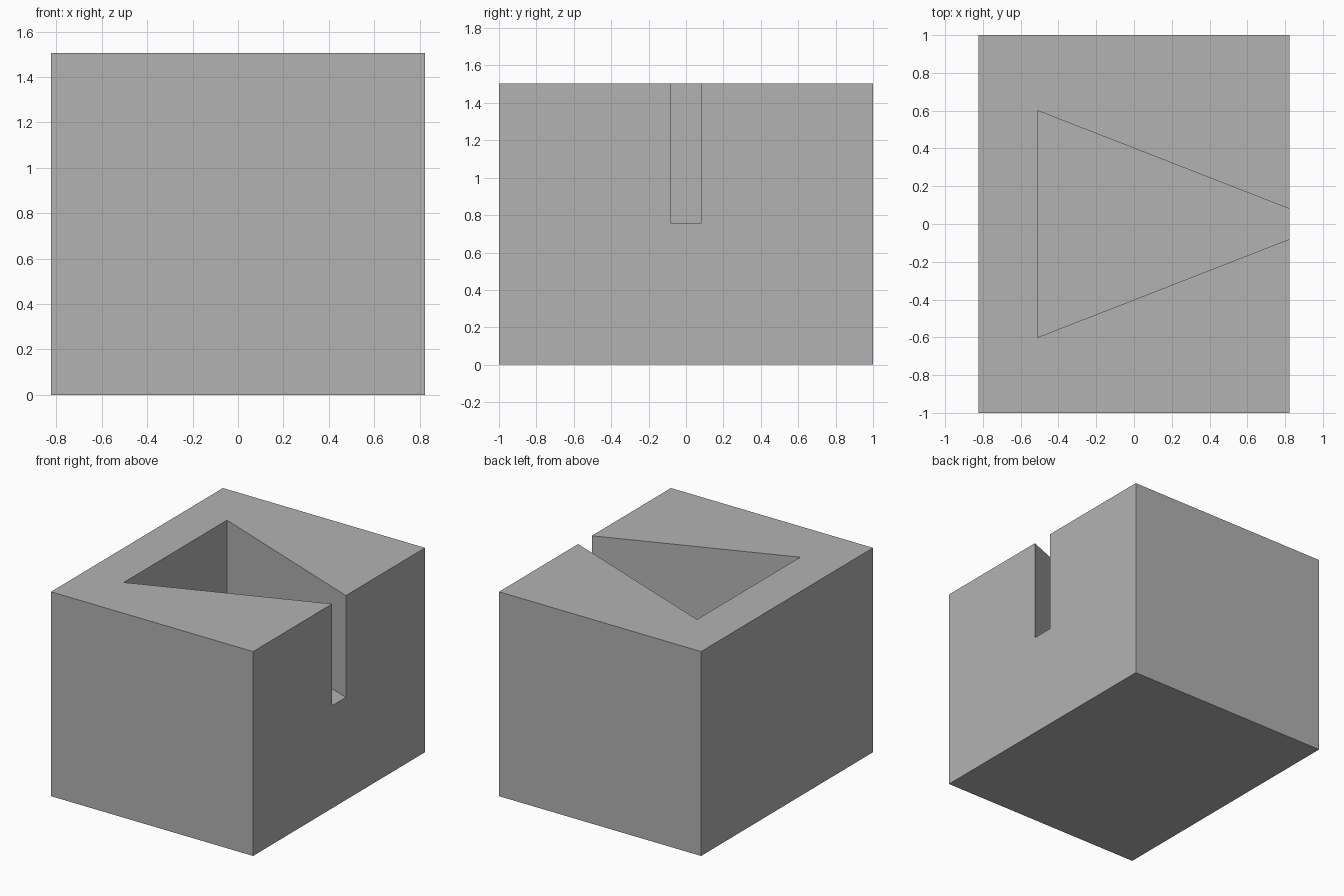
import bpy
import bmesh

cube = bpy.data.objects.get("Cube")
if cube:
    bpy.data.objects.remove(cube, do_unlink=True)

HALF_X, HALF_Y, HEIGHT = 0.823, 1.0, 1.505
FLOOR = 0.755                      # pocket floor height
BACK_X, BACK_Y, MOUTH_Y = -0.51, 0.60, 0.08

grey = bpy.data.materials.new("plain grey")
grey.use_nodes = True
colour = (0.448, 0.448, 0.448, 1)
grey.diffuse_color = colour
grey.node_tree.nodes["Principled BSDF"].inputs["Base Color"].default_value = colour


def prism(name, outline, z0, z1):
    """Extrude a flat outline upward into a closed solid."""
    bm = bmesh.new()
    base = bm.faces.new([bm.verts.new((x, y, z0)) for x, y in outline])
    grown = bmesh.ops.extrude_face_region(bm, geom=[base], use_keep_orig=True)
    top = [v for v in grown["geom"] if isinstance(v, bmesh.types.BMVert)]
    bmesh.ops.translate(bm, verts=top, vec=(0, 0, z1 - z0))
    bmesh.ops.recalc_face_normals(bm, faces=bm.faces[:])
    mesh = bpy.data.meshes.new(name)
    bm.to_mesh(mesh)
    bm.free()
    mesh.materials.append(grey)
    obj = bpy.data.objects.new(name, mesh)
    bpy.context.collection.objects.link(obj)
    return obj


# Solid block
block = prism("block", [(-HALF_X, -HALF_Y), (HALF_X, -HALF_Y),
                        (HALF_X, HALF_Y), (-HALF_X, HALF_Y)], 0, HEIGHT)

# Tapered pocket, continued past the side wall so that its mouth is open
over = 0.1
end_y = MOUTH_Y - over * (BACK_Y - MOUTH_Y) / (HALF_X - BACK_X)
cutter = prism("pocket_cutter", [(BACK_X, -BACK_Y), (HALF_X + over, -end_y),
                                 (HALF_X + over, end_y), (BACK_X, BACK_Y)],
               FLOOR, HEIGHT + over)
cutter.hide_render = True

cut = block.modifiers.new("pocket", 'BOOLEAN')
cut.operation = 'DIFFERENCE'
cut.solver = 'EXACT'
cut.object = cutter

# Apply the cut and discard the cutter
bpy.context.view_layer.objects.active = block
block.select_set(True)
bpy.ops.object.modifier_apply(modifier=cut.name)
bpy.data.objects.remove(cutter, do_unlink=True)
